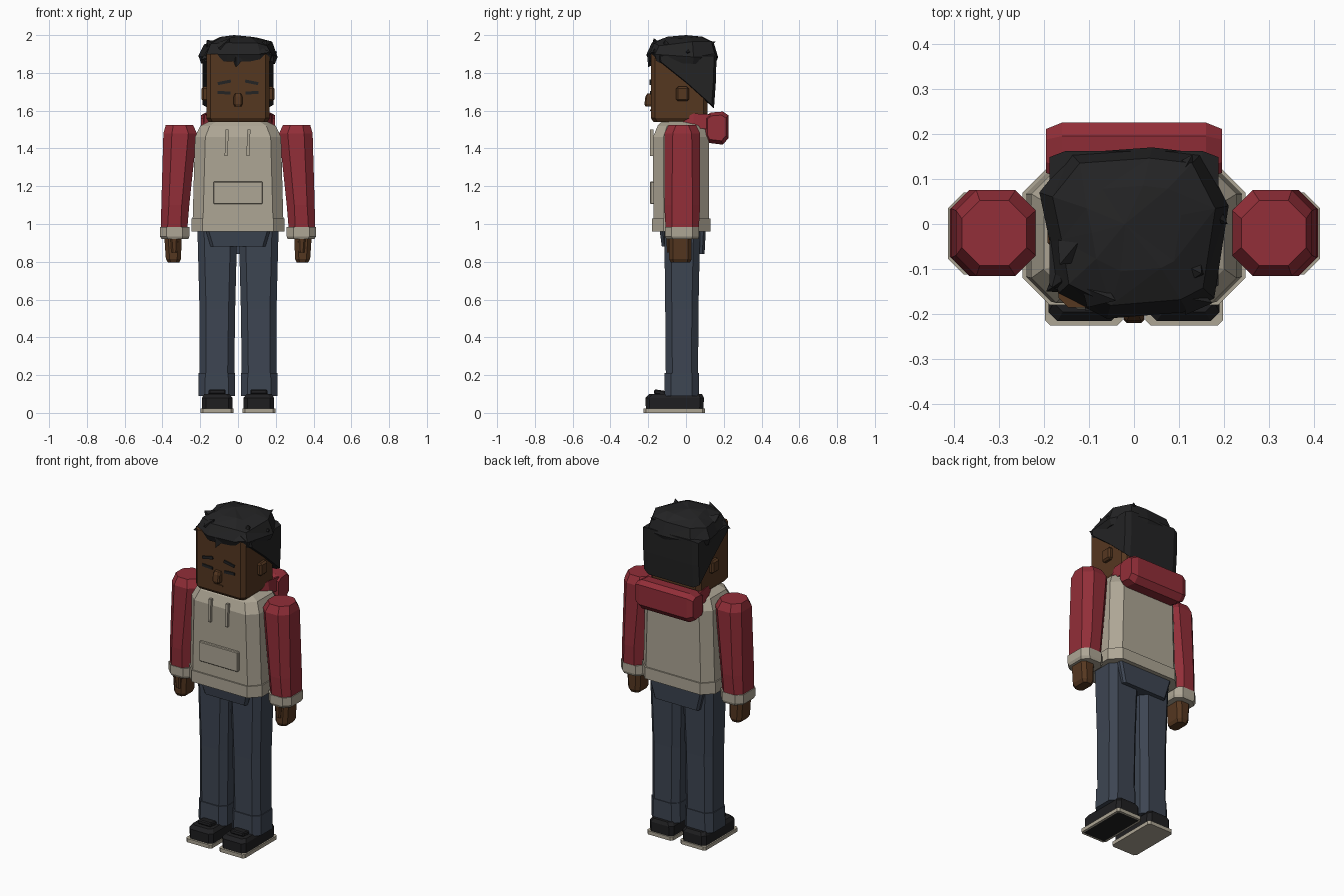
import bpy, bmesh, math, random
from mathutils import Matrix, Vector

if "Cube" in bpy.data.objects:
    bpy.data.objects.remove(bpy.data.objects["Cube"])

random.seed(4)


def material(name, rgb):
    m = bpy.data.materials.new(name)
    lin = [(c / 255 / 12.92 if c < 11 else ((c / 255 + 0.055) / 1.055) ** 2.4) for c in rgb]
    m.diffuse_color = (*lin, 1)
    m.use_nodes = True
    m.node_tree.nodes["Principled BSDF"].inputs["Base Color"].default_value = m.diffuse_color
    return m


BEIGE = material("beige", (174, 166, 149))
RED = material("red", (146, 46, 56))
DENIM = material("dark_blue", (61, 69, 82))
SKIN = material("brown", (85, 55, 32))
HAIR = material("black", (35, 35, 36))
SHOE = material("shoe_black", (31, 31, 33))


def finish(name, bm, *mats):
    bmesh.ops.recalc_face_normals(bm, faces=bm.faces)
    me = bpy.data.meshes.new(name)
    bm.to_mesh(me)
    bm.free()
    for m in mats:
        me.materials.append(m)
    ob = bpy.data.objects.new(name, me)
    bpy.context.collection.objects.link(ob)
    return ob


def skin_rings(bm, rings):
    """Bridge vertex rings with quads and cap both ends."""
    vs = [[bm.verts.new(p) for p in r] for r in rings]
    n = len(vs[0])
    for a, b in zip(vs, vs[1:]):
        for i in range(n):
            bm.faces.new((a[i], a[(i + 1) % n], b[(i + 1) % n], b[i]))
    bm.faces.new(vs[0])
    bm.faces.new(vs[-1])


def octagon(z, x0, x1, y0, y1, c):
    return [(x0 + c, y0, z), (x1 - c, y0, z), (x1, y0 + c, z), (x1, y1 - c, z),
            (x1 - c, y1, z), (x0 + c, y1, z), (x0, y1 - c, z), (x0, y0 + c, z)]


def loft(name, mat, rings, s=1):
    """Chamfered column from (z, x0, x1, y0, y1, chamfer) rows; s=-1 mirrors it."""
    bm = bmesh.new()
    skin_rings(bm, [[(s * x, y, z) for x, y, z in octagon(*r)] for r in rings])
    return finish(name, bm, mat)


def box(name, mat, x, y, z, bevel=0.0, tilt=0.0, lean=0.0):
    """Box from (min, max) ranges, turned about its own centre."""
    bm = bmesh.new()
    bmesh.ops.create_cube(bm, size=1)
    size = [r[1] - r[0] for r in (x, y, z)]
    mid = Vector([(r[0] + r[1]) / 2 for r in (x, y, z)])
    bm.transform(Matrix.Diagonal((*size, 1)))
    if bevel:
        bmesh.ops.bevel(bm, geom=bm.edges[:], offset=bevel, segments=1, affect='EDGES')
    bm.transform(Matrix.Translation(mid) @ Matrix.Rotation(tilt, 4, 'Y') @ Matrix.Rotation(lean, 4, 'X'))
    return finish(name, bm, mat)


def extrude_side(name, mat, profile, hx, inset):
    """(y, z) outline swept across x, with chamfered ends."""
    cy = sum(p[0] for p in profile) / len(profile)
    cz = sum(p[1] for p in profile) / len(profile)
    bm = bmesh.new()
    rings = []
    for x, k in ((-hx, 1 - inset), (-hx + 0.035, 1), (hx - 0.035, 1), (hx, 1 - inset)):
        rings.append([(x, cy + (y - cy) * k, cz + (z - cz) * k) for y, z in profile])
    skin_rings(bm, rings)
    return finish(name, bm, mat)


# Hooded top: body, hem, pocket, drawstrings
loft("torso", BEIGE, [(1.02, -.24, .24, -.172, .122, .055), (1.46, -.228, .228, -.175, .122, .055),
                      (1.52, -.20, .20, -.15, .10, .05), (1.545, -.15, .15, -.125, .08, .04)])
loft("hem", BEIGE, [(0.96, -.247, .247, -.18, .13, .06), (1.03, -.247, .247, -.18, .13, .06)])
box("pocket", BEIGE, (-.13, .13), (-.19, -.165), (1.105, 1.225), .004)
for s, x in ((-1, -.06), (1, .055)):
    box("drawstring", BEIGE, (x - .008, x + .008), (-.19, -.172), (1.36, 1.50), 0, .04)

# Hood folded behind the neck, with tapering sides
extrude_side("hood", RED, [(.10, 1.57), (.13, 1.59), (.195, 1.595), (.225, 1.575),
                           (.225, 1.455), (.195, 1.42), (.115, 1.43), (.10, 1.46)], .195, .22)
for s in (-1, 1):
    bm = bmesh.new()
    skin_rings(bm, [[(s * x, .13, z) for x, z in ((.185, 1.5), (.185, 1.58), (.12, 1.58), (.12, 1.5))],
                    [(s * x, .04, z) for x, z in ((.185, 1.51), (.175, 1.585), (.12, 1.56), (.12, 1.5))],
                    [(s * x, -.03, z) for x, z in ((.165, 1.51), (.15, 1.55), (.12, 1.54), (.12, 1.5))]])
    finish("hood_side", bm, RED)

# Arms, hands, legs and shoes on both sides
for s in (-1, 1):
    loft("sleeve", RED, [(.98, .268, .408, -.108, .068, .035), (1.10, .258, .406, -.115, .075, .04),
                         (1.48, .218, .395, -.115, .075, .045), (1.525, .238, .382, -.092, .052, .04)], s)
    loft("cuff", BEIGE, [(.92, .262, .405, -.105, .065, .035), (.935, .258, .413, -.112, .07, .035),
                         (.985, .258, .413, -.112, .07, .035)], s)
    loft("hand", SKIN, [(.795, .312, .37, -.08, .02, .015), (.815, .302, .382, -.09, .03, .02),
                        (.93, .298, .39, -.09, .03, .02)], s)
    loft("thumb", SKIN, [(.85, .322, .352, -.10, -.06, .008), (.93, .318, .358, -.105, -.06, .008)], s)
    loft("trouser_leg", DENIM, [(.20, .02, .204, -.107, .064, .035), (.55, .015, .204, -.11, .066, .035),
                                (.98, .004, .215, -.115, .075, .035)], s)
    loft("trouser_cuff", DENIM, [(.09, .015, .21, -.115, .068, .035), (.21, .017, .208, -.113, .068, .035)], s)
    loft("shoe", SHOE, [(.012, .03, .19, -.212, .092, .02), (.08, .03, .19, -.215, .095, .02),
                        (.10, .045, .178, -.195, .085, .02)], s)
    box("shoe_tongue", SHOE, sorted((s * .065, s * .155)), (-.17, -.10), (.095, .12), .006, 0, -.15)
    sole = loft("sole", BEIGE, [(0, .025, .198, -.225, .10, .012), (.022, .025, .198, -.225, .10, .012)], s)
    if s > 0:  # dark tread inset in the underside of one sole
        sole.data.materials.append(SHOE)
        bm = bmesh.new()
        bm.from_mesh(sole.data)
        under = [f for f in bm.faces if f.normal.z < -.9]
        bmesh.ops.inset_region(bm, faces=under, thickness=.014)
        for f in under:
            f.material_index = 1
        bm.to_mesh(sole.data)
        bm.free()

# Hips: front panel and lower seat panel
loft("hip_front", DENIM, [(.88, -.145, .145, -.128, 0, .015), (.97, -.172, .172, -.14, 0, .015)])
loft("seat", DENIM, [(.84, -.15, .15, .02, .098, .012), (.97, -.185, .185, .02, .105, .012)])

# Head and face
loft("head", SKIN, [(1.54, -.155, .155, -.172, .10, .02), (1.56, -.168, .168, -.185, .115, .022),
                    (1.90, -.168, .168, -.185, .115, .022)])
loft("nose", SKIN, [(1.622, -.018, .018, -.215, -.17, .006), (1.635, -.023, .023, -.22, -.17, .007),
                    (1.675, -.023, .023, -.215, -.17, .007), (1.69, -.017, .017, -.205, -.17, .006)])
box("mouth", SKIN, (-.03, .03), (-.19, -.18), (1.597, 1.605))
for s in (-1, 1):
    box("ear", SKIN, sorted((s * .155, s * .192)), (-.052, .016), (1.65, 1.727), .01)
    box("eyebrow", HAIR, sorted((s * .037, s * .108)), (-.192, -.184), (1.742, 1.758), 0, s * .2)
    box("eye", HAIR, sorted((s * .04, s * .108)), (-.191, -.184), (1.687, 1.703), 0, s * -.06)

# Hair: swept wedge down the back and sides
extrude_side("back_hair", HAIR, [(-.155, 1.90), (-.15, 1.865), (.0, 1.745), (.148, 1.612),
                                 (.158, 1.75), (.162, 1.90)], .187, .10)

# Hair: faceted cap on top
outline = [(-.21, .07), (-.14, .157), (.04, .17), (.15, .157), (.21, .04),
           (.178, -.165), (.12, -.195), (-.06, -.21), (-.168, -.155), (-.187, -.04)]
bm = bmesh.new()
rings = []
for z, k, j in ((1.855, .93, .008), (1.89, 1, .01), (1.955, .86, .014), (1.985, .5, .008)):
    rings.append([(x * k, y * k, z + random.uniform(-j, j)) for x, y in outline])
skin_rings(bm, rings)
top = max(bm.faces, key=lambda f: f.calc_center_median().z)
apex = bmesh.ops.poke(bm, faces=[top])["verts"][0]
apex.co = (-.02, 0, 2.0)
bmesh.ops.triangulate(bm, faces=bm.faces)
finish("hair_cap", bm, HAIR)

# Hair: loose tufts (base point, tip)
tufts = [((-.09, -.15, 1.93), (-.04, -.17, 1.985)), ((.13, -.10, 1.93), (.15, -.11, 1.975)),
         ((-.14, -.06, 1.94), (-.165, -.09, 1.975)), ((.10, .10, 1.94), (.13, .155, 1.965)),
         ((0, -.175, 1.88), (-.01, -.20, 1.83)), ((.16, .03, 1.91), (.208, .0, 1.91)),
         ((-.15, -.12, 1.89), (-.195, -.15, 1.87)), ((.12, -.165, 1.90), (.175, -.175, 1.91))]
for base, tip in tufts:
    b, t = Vector(base), Vector(tip)
    d = t - b
    bm = bmesh.new()
    bmesh.ops.create_cone(bm, cap_ends=True, segments=4, radius1=.038, radius2=0, depth=d.length)
    bm.transform(Matrix.Translation((b + t) / 2) @ d.to_track_quat('Z', 'Y').to_matrix().to_4x4())
    finish("hair_tuft", bm, HAIR)
